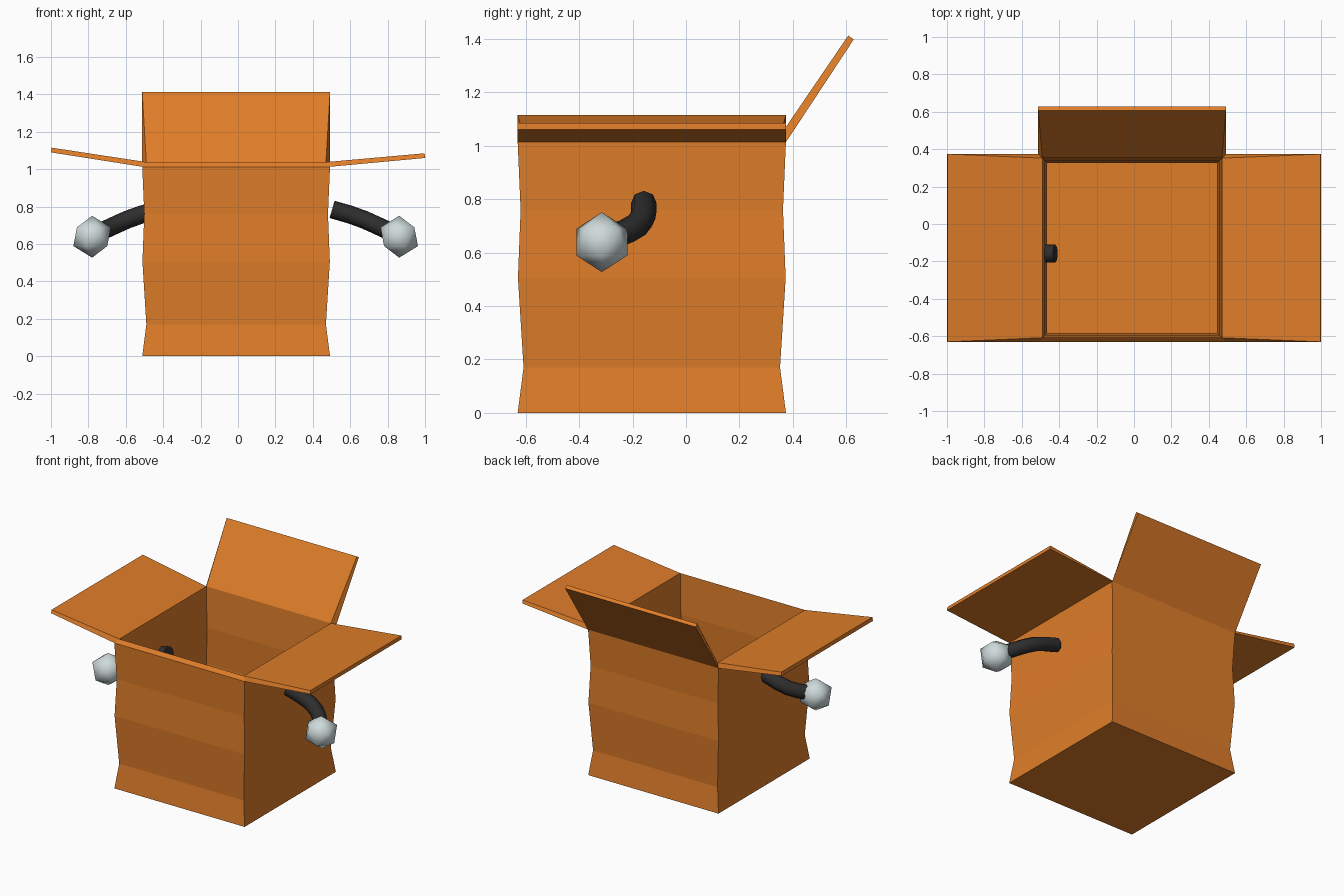
import bpy, bmesh
from mathutils import Vector

if "Cube" in bpy.data.objects:
    bpy.data.objects.remove(bpy.data.objects["Cube"])


def material(name, rgb):
    m = bpy.data.materials.new(name)
    m.diffuse_color = (*rgb, 1)
    m.use_nodes = True
    m.node_tree.nodes["Principled BSDF"].inputs["Base Color"].default_value = m.diffuse_color
    return m


ORANGE = material("cardboard_orange", (0.74, 0.205, 0.022))
BLACK = material("arm_black", (0.027, 0.027, 0.027))
PALE = material("hand_pale_grey", (0.62, 0.70, 0.70))

CX, CY, T = -0.01, -0.128, 0.025   # box centre and card thickness


def finish(bm, name, mat, smooth=False):
    bmesh.ops.recalc_face_normals(bm, faces=bm.faces)
    me = bpy.data.meshes.new(name)
    bm.to_mesh(me)
    bm.free()
    me.materials.append(mat)
    for p in me.polygons:
        p.use_smooth = smooth
    ob = bpy.data.objects.new(name, me)
    bpy.context.collection.objects.link(ob)
    return ob


# --- open box: dented outer skin, inner skin, three flaps ---
bm = bmesh.new()


def ring(half, z):
    return [bm.verts.new((CX + sx * half, CY + sy * half, z))
            for sx, sy in ((-1, -1), (1, -1), (1, 1), (-1, 1))]


def skin(rings):
    bm.faces.new(rings[0])
    for a, b in zip(rings, rings[1:]):
        for i in range(4):
            j = (i + 1) % 4
            bm.faces.new((a[i], a[j], b[j], b[i]))
    return rings[-1]


profile = [(0.502, 0), (0.48, 0.17), (0.501, 0.505), (0.491, 0.76), (0.502, 1.013)]
outer = skin([ring(h, z) for h, z in profile])
inner = skin([ring(h - (0.022 if z > 1 else T), z + (T if z in (0, 1.013) else 0))
              for h, z in profile])


def flap(i, j, reach, thick):
    o = [outer[i], outer[j]]
    n = [inner[i], inner[j]]
    to = [bm.verts.new(v.co + Vector(reach)) for v in o]
    ti = [bm.verts.new(v.co + Vector(thick)) for v in to]
    for a, b in ((o, to), (to, ti), (ti, n)):
        bm.faces.new((a[0], a[1], b[1], b[0]))
    for k in (0, 1):
        bm.faces.new((o[k], to[k], ti[k], n[k]))


flap(1, 2, (0.508, 0, 0.047), (-0.002, 0, T))        # right
flap(3, 0, (-0.488, 0, 0.077), (0.004, 0, T))        # left
flap(2, 3, (0, 0.254, 0.385), (0, -0.021, 0.014))    # back
bm.faces.new((outer[0], outer[1], inner[1], inner[0]))  # front rim
finish(bm, "open_box", ORANGE)

# --- arms and hands, mirrored about a plane slightly right of centre ---
MID = 0.041
PATH = [(0.503, -0.158, 0.785), (0.60, -0.158, 0.757), (0.675, -0.162, 0.730),
        (0.735, -0.183, 0.703), (0.785, -0.222, 0.680), (0.83, -0.275, 0.660)]


def place(p, side):
    return (MID + side * (p[0] - MID), p[1], p[2])


for side, label in ((1, "right"), (-1, "left")):
    cu = bpy.data.curves.new(label + "_arm", 'CURVE')
    cu.dimensions = '3D'
    cu.bevel_depth = 0.048
    cu.bevel_resolution = 2
    cu.use_fill_caps = True
    sp = cu.splines.new('POLY')
    sp.points.add(len(PATH) - 1)
    for pt, p in zip(sp.points, PATH):
        pt.co = (*place(p, side), 1)
    cu.materials.append(BLACK)
    arm = bpy.data.objects.new(label + "_arm", cu)
    bpy.context.collection.objects.link(arm)
    bpy.ops.object.select_all(action='DESELECT')
    arm.select_set(True)
    bpy.context.view_layer.objects.active = arm
    bpy.ops.object.convert(target='MESH')
    bpy.ops.object.shade_smooth_by_angle(angle=1.0)

    # hand: smooth-shaded icosahedron
    bm = bmesh.new()
    bmesh.ops.create_icosphere(bm, subdivisions=1, radius=0.112)
    bmesh.ops.scale(bm, vec=(-side, 1, 1), verts=bm.verts)
    bmesh.ops.translate(bm, vec=place((0.862, -0.315, 0.639), side), verts=bm.verts)
    finish(bm, label + "_hand", PALE, True)
